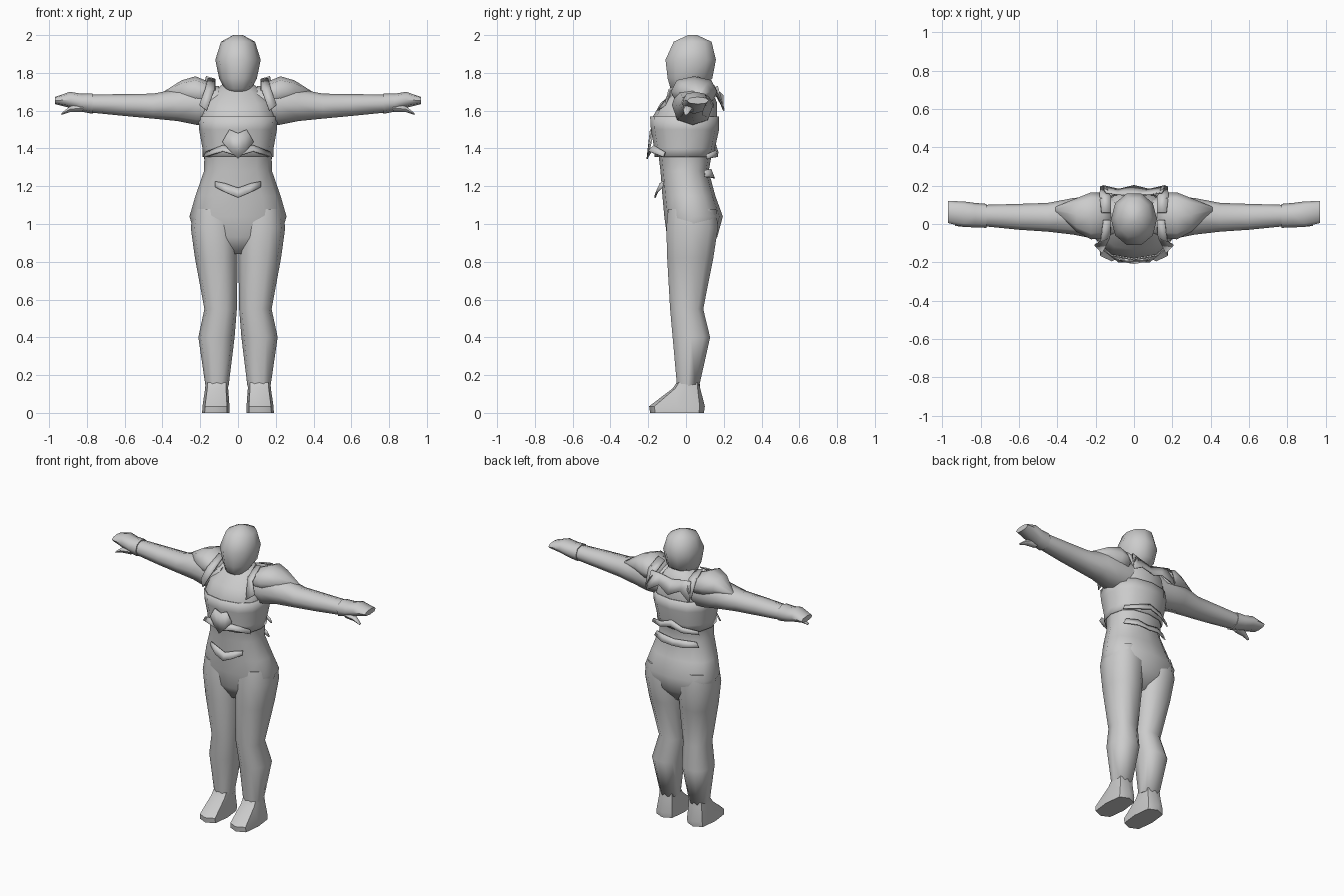
import bpy, math
from mathutils import Vector

grey = bpy.data.materials.new("light_grey")
grey.diffuse_color = (0.6, 0.6, 0.6, 1)


def make(name, verts, faces, angle=60, thick=0):
    me = bpy.data.meshes.new(name)
    me.from_pydata(verts, [], faces)
    me.materials.append(grey)
    ob = bpy.data.objects.new(name, me)
    bpy.context.collection.objects.link(ob)
    bpy.ops.object.select_all(action='DESELECT')
    ob.select_set(True)
    bpy.context.view_layer.objects.active = ob
    bpy.ops.object.mode_set(mode='EDIT')
    bpy.ops.mesh.select_all(action='SELECT')
    bpy.ops.mesh.normals_make_consistent(inside=False)
    bpy.ops.object.mode_set(mode='OBJECT')
    bpy.ops.object.shade_smooth_by_angle(angle=math.radians(angle))
    if thick:
        m = ob.modifiers.new("thickness", 'SOLIDIFY')
        m.thickness = thick
        m.offset = 0
    return ob


def loft(name, rings, n=10, axis='z', power=0.85, caps=True, side=1, angle=60, thick=0):
    """Rings are (position, a0, a1, b0, b1): a section box at a place on the axis."""
    verts, faces = [], []
    for p, a0, a1, b0, b1 in rings:
        for i in range(n):
            t = 2 * math.pi * i / n
            c, s = math.cos(t), math.sin(t)
            a = (a0 + a1) / 2 + (a1 - a0) / 2 * math.copysign(abs(c) ** power, c)
            b = (b0 + b1) / 2 + (b1 - b0) / 2 * math.copysign(abs(s) ** power, s)
            v = (a, b, p) if axis == 'z' else (p, a, b)
            verts.append((v[0] * side, v[1], v[2]))
    for r in range(len(rings) - 1):
        for i in range(n):
            j = (i + 1) % n
            faces.append((r * n + i, r * n + j, (r + 1) * n + j, (r + 1) * n + i))
    if caps:
        faces += [tuple(range(n)), tuple(range((len(rings) - 1) * n, len(rings) * n))]
    return make(name, verts, faces, angle, thick)


def strip(name, upper, lower, side=1):
    """Thin plate spanning an upper and a lower edge."""
    k = len(upper)
    verts = [(x * side, y, z) for x, y, z in upper + lower]
    faces = [(i, i + 1, k + i + 1, k + i) for i in range(k - 1)]
    return make(name, verts, faces, 60, 0.008)


def both(half):
    """Mirror a half edge, given from the centre outwards."""
    return [(-x, y, z) for x, y, z in half[:0:-1]] + half


# Torso and hips
torso = [(0.84, .14, -.05, .09), (.93, .225, -.10, .165), (1.04, .257, -.115, .195),
         (1.15, .225, -.125, .155), (1.28, .18, -.135, .12), (1.36, .178, -.145, .135),
         (1.50, .20, -.175, .165), (1.56, .205, -.18, .165), (1.64, .185, -.135, .165),
         (1.70, .13, -.065, .14), (1.75, .07, -.02, .10)]
loft("torso", [(z, -x, x, a, b) for z, x, a, b in torso], n=12, angle=80)

# Head and neck
loft("neck", [(1.66, -.08, .08, -.06, .11), (1.78, -.065, .065, -.04, .10)], n=8)
loft("head", [(1.69, -.03, .03, -.05, .02), (1.715, -.07, .07, -.085, .06),
              (1.77, -.10, .10, -.103, .145), (1.87, -.12, .12, -.115, .165),
              (1.965, -.09, .09, -.07, .14), (2.0, -.025, .025, .01, .06)],
     n=10, power=0.95, angle=80)

# Chest plate with a flared lower rim
loft("chest_plate", [(1.355, -.184, .184, -.165, .145), (1.40, -.185, .185, -.165, .15),
                     (1.50, -.203, .203, -.183, .172), (1.57, -.207, .207, -.187, .172)],
     n=12, caps=False, thick=0.006)
strip("chest_emblem",
      both([(0, -.187, 1.48), (.045, -.187, 1.50), (.08, -.185, 1.44)]),
      both([(0, -.205, 1.345), (.04, -.198, 1.385), (.08, -.186, 1.43)]))
strip("front_rim",
      both([(0, -.168, 1.41), (.08, -.168, 1.415), (.17, -.11, 1.38)]),
      both([(0, -.20, 1.36), (.08, -.198, 1.385), (.18, -.12, 1.355)]))

# Belt pieces front and back
strip("front_belt",
      both([(0, -.142, 1.19), (.07, -.135, 1.215), (.12, -.12, 1.225)]),
      both([(0, -.165, 1.14), (.06, -.158, 1.165), (.12, -.125, 1.195)]))
strip("back_belt",
      both([(0, .13, 1.28), (.08, .13, 1.29), (.15, .10, 1.285)]),
      both([(0, .15, 1.24), (.08, .148, 1.245), (.17, .10, 1.25)]))
strip("back_rim",
      both([(0, .155, 1.42), (.08, .155, 1.39), (.17, .11, 1.37)]),
      both([(0, .168, 1.38), (.08, .165, 1.355), (.18, .11, 1.345)]))

# Collar standing off the upper back
strip("back_collar",
      both([(0, .15, 1.70), (.09, .155, 1.72), (.15, .165, 1.73)]),
      both([(0, .20, 1.61), (.08, .18, 1.65), (.165, .20, 1.60)]))

for side, tag in ((1, "left"), (-1, "right")):
    # Leg, running down to the ankle
    loft(tag + "_leg", [(1.08, .01, .235, -.10, .165), (.98, .0, .25, -.11, .175),
                        (.82, .002, .228, -.105, .15), (.55, .006, .178, -.088, .095),
                        (.40, .018, .21, -.075, .132), (.14, .05, .172, -.05, .072)],
         n=10, side=side, angle=80)
    # Wedge shaped foot
    loft(tag + "_foot", [(.16, .052, .172, -.05, .072), (.13, .052, .174, -.07, .075),
                         (.035, .045, .188, -.195, .10), (.0, .045, .19, -.19, .095)],
         n=8, power=0.6, side=side, angle=50)
    # Arm
    loft(tag + "_arm", [(.10, -.07, .14, 1.52, 1.73), (.22, -.075, .145, 1.525, 1.735),
                        (.32, -.055, .135, 1.545, 1.715), (.45, -.04, .11, 1.558, 1.69),
                        (.60, -.03, .105, 1.572, 1.688), (.78, -.012, .10, 1.59, 1.685)],
         n=8, axis='x', side=side, angle=80)
    # Glove with cuff, fingers and thumb
    loft(tag + "_hand", [(.77, -.02, .105, 1.583, 1.692), (.83, -.018, .11, 1.595, 1.69),
                         (.89, -.015, .118, 1.615, 1.70), (.97, .005, .12, 1.635, 1.672)],
         n=8, axis='x', side=side)
    loft(tag + "_thumb", [(.82, -.01, .05, 1.59, 1.64), (.89, -.015, .03, 1.59, 1.625),
                          (.935, -.01, .01, 1.577, 1.587)], n=6, axis='x', side=side)
    # Shoulder pad, tapering to a point along the arm
    loft(tag + "_shoulder_pad", [(.12, -.04, .12, 1.66, 1.735), (.16, -.075, .165, 1.62, 1.755),
                                 (.225, -.08, .165, 1.62, 1.782), (.30, -.04, .135, 1.64, 1.76),
                                 (.41, .06, .09, 1.67, 1.69)],
         n=8, axis='x', side=side, angle=80)
    # Straps from the neck over the front and back of the shoulder
    strip(tag + "_front_strap",
          [(.12, .02, 1.765), (.125, -.07, 1.71), (.165, -.15, 1.60)],
          [(.16, .02, 1.77), (.175, -.09, 1.71), (.205, -.11, 1.63)], side)
    strip(tag + "_back_strap",
          [(.12, .06, 1.765), (.12, .14, 1.73), (.145, .195, 1.68)],
          [(.17, .06, 1.78), (.18, .15, 1.73), (.175, .195, 1.62)], side)
